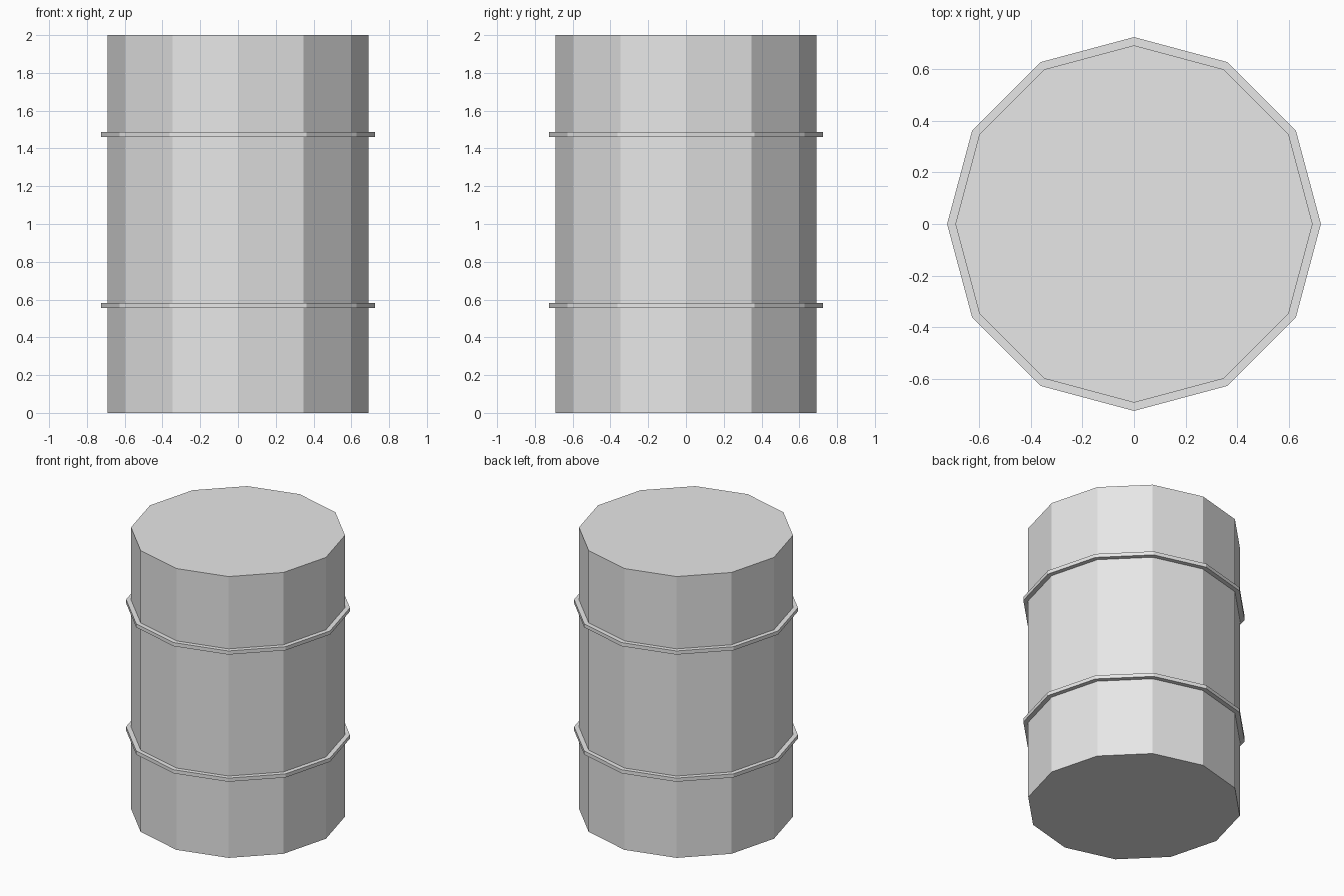
import bpy
import bmesh
from math import cos, sin, tau

SIDES = 12
BODY_RADIUS = 0.692
HOOP_RADIUS = 0.724
HOOP_HEIGHT = 0.026

cube = bpy.data.objects.get("Cube")
if cube:
    bpy.data.objects.remove(cube, do_unlink=True)

grey = bpy.data.materials.new("light_grey")
grey.use_nodes = True
colour = (0.8, 0.8, 0.8, 1)
grey.diffuse_color = colour
grey.node_tree.nodes["Principled BSDF"].inputs["Base Color"].default_value = colour


def lathe(name, profile, capped=False):
    """Turn a bottom-to-top (radius, height) profile into a flat-sided part."""
    bm = bmesh.new()
    loops = []
    for r, z in profile:
        loops.append([bm.verts.new((r * cos(tau * i / SIDES), r * sin(tau * i / SIDES), z))
                      for i in range(SIDES)])
    for low, high in zip(loops, loops[1:]):
        for i in range(SIDES):
            j = (i + 1) % SIDES
            bm.faces.new((low[i], low[j], high[j], high[i]))
    if capped:
        bm.faces.new(loops[0][::-1])
        bm.faces.new(loops[-1])
    mesh = bpy.data.meshes.new(name)
    bm.to_mesh(mesh)
    bm.free()
    mesh.materials.append(grey)
    obj = bpy.data.objects.new(name, mesh)
    bpy.context.collection.objects.link(obj)
    return obj


# Drum body with flat lid and base
lathe("barrel_body", [(BODY_RADIUS, 0), (BODY_RADIUS, 2)], capped=True)

# Two thin hoops standing out from the wall
for name, z in (("lower_hoop", 0.569), ("upper_hoop", 1.473)):
    bottom, top = z - HOOP_HEIGHT / 2, z + HOOP_HEIGHT / 2
    lathe(name, [(BODY_RADIUS, bottom), (HOOP_RADIUS, bottom),
                 (HOOP_RADIUS, top), (BODY_RADIUS, top)])
